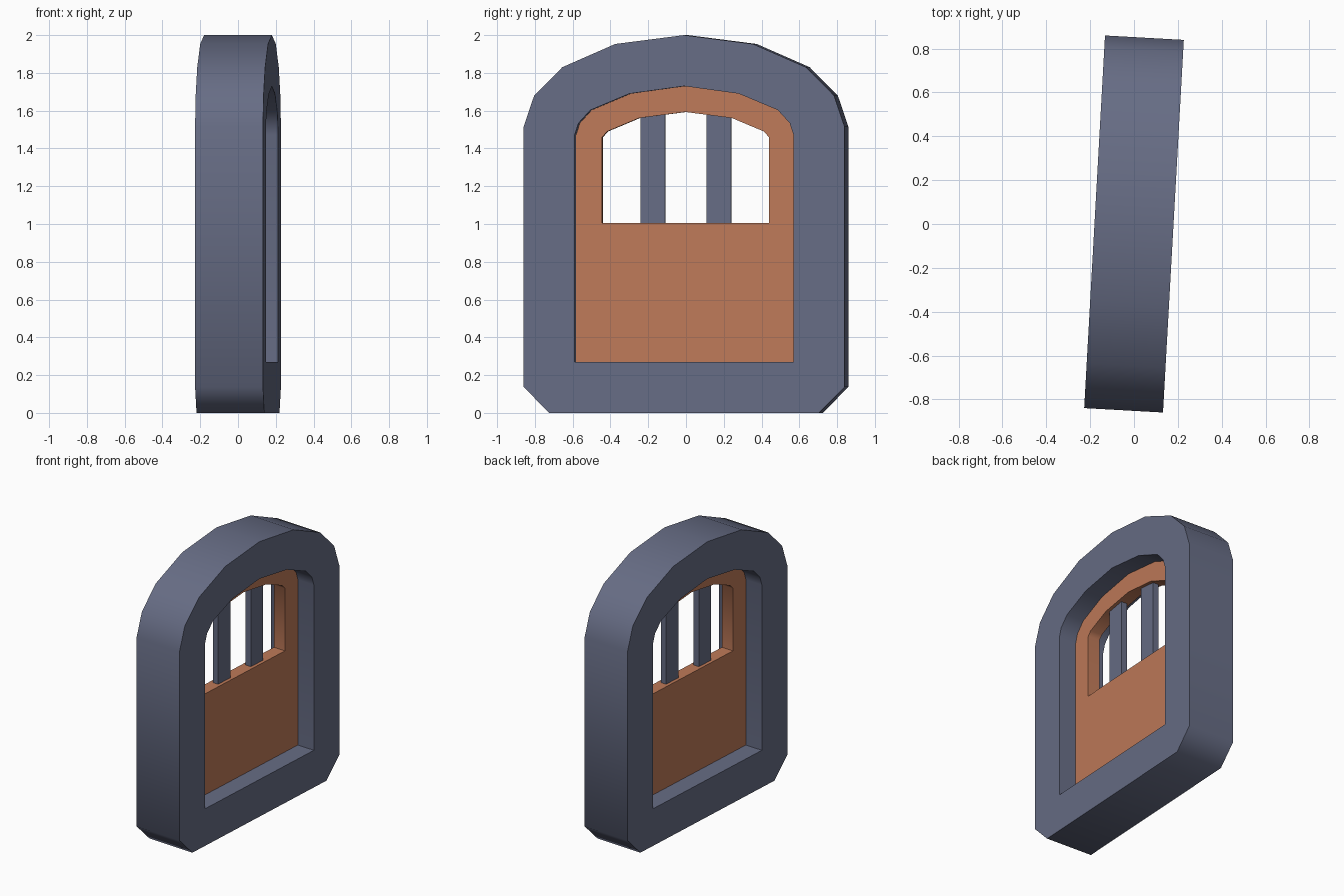
import bpy, bmesh, math

if "Cube" in bpy.data.objects:
    bpy.data.objects.remove(bpy.data.objects["Cube"])

TURN = math.radians(-3.2)   # the whole door stands slightly turned


def material(name, rgb):
    m = bpy.data.materials.new(name)
    m.diffuse_color = (*rgb, 1)
    m.use_nodes = True
    m.node_tree.nodes["Principled BSDF"].inputs["Base Color"].default_value = m.diffuse_color
    return m


STONE = material("blue grey", (0.135, 0.152, 0.234))
WOOD = material("warm brown", (0.52, 0.195, 0.10))


def mirrored(half):
    """Closed outline from its right half, listed bottom to top centre."""
    return half + [(-y, z) for y, z in reversed(half) if y > 0]


def slab(name, loops, depth, mat):
    """Solid of given half depth from an outline plus optional hole outlines."""
    bm = bmesh.new()
    caps = {-depth: [], depth: []}
    for loop in loops:
        back, front = ([bm.verts.new((x, y, z)) for y, z in loop] for x in (-depth, depth))
        n = len(loop)
        for i in range(n):
            j = (i + 1) % n
            bm.faces.new((back[i], back[j], front[j], front[i]))
            caps[-depth].append(bm.edges.get((back[i], back[j])))
            caps[depth].append(bm.edges.get((front[i], front[j])))
    for edges in caps.values():
        bmesh.ops.triangle_fill(bm, edges=edges, use_beauty=True)
    bmesh.ops.recalc_face_normals(bm, faces=bm.faces[:])
    bm.normal_update()
    # smooth rims, sharp corners
    for f in bm.faces:
        f.smooth = True
    for e in bm.edges:
        e.smooth = e.calc_face_angle(0) < math.radians(60)
    me = bpy.data.meshes.new(name)
    bm.to_mesh(me)
    bm.free()
    me.materials.append(mat)
    ob = bpy.data.objects.new(name, me)
    ob.rotation_euler.z = TURN
    bpy.context.collection.objects.link(ob)
    return ob


# outlines (y, z)
outer = mirrored([(0.715, 0), (0.851, 0.137), (0.851, 1.515), (0.795, 1.68),
                  (0.646, 1.83), (0.365, 1.953), (0, 2.0)])
opening = mirrored([(0.58, 0.27), (0.58, 1.472), (0.56, 1.534), (0.497, 1.603),
                    (0.29, 1.69), (0, 1.73)])
window = mirrored([(0.442, 1.005), (0.442, 1.46), (0.415, 1.49),
                   (0.246, 1.561), (0, 1.593)])

# frame, door panel, window bars
slab("door_frame", [outer, opening], 0.18, STONE)
slab("door_panel", [opening, window], 0.046, WOOD)
for side, c in (("left", -0.175), ("right", 0.175)):
    a, b = c - 0.066, c + 0.066
    slab("window_bar_" + side, [[(a, 0.98), (b, 0.98), (b, 1.61), (a, 1.61)]], 0.022, STONE)
